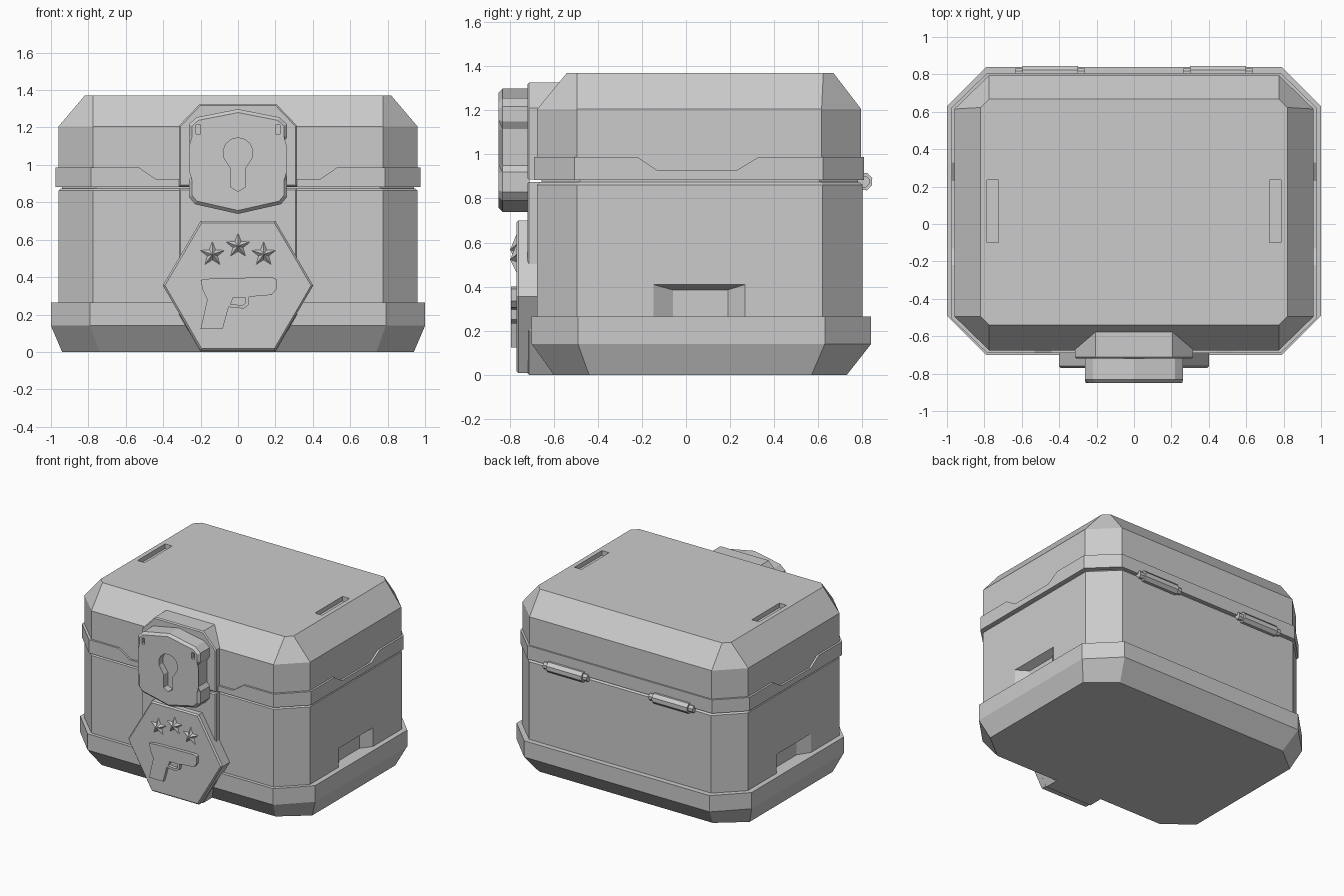
import bpy, bmesh, math

old = bpy.data.objects.get("Cube")
if old:
    bpy.data.objects.remove(old, do_unlink=True)

metal = bpy.data.materials.new("grey_metal")
metal.use_nodes = True
metal.diffuse_color = (0.6, 0.6, 0.6, 1)
metal.node_tree.nodes["Principled BSDF"].inputs["Base Color"].default_value = (0.6, 0.6, 0.6, 1)


def finish(name, bm):
    bmesh.ops.recalc_face_normals(bm, faces=bm.faces)
    mesh = bpy.data.meshes.new(name)
    bm.to_mesh(mesh)
    bm.free()
    mesh.materials.append(metal)
    obj = bpy.data.objects.new(name, mesh)
    bpy.context.scene.collection.objects.link(obj)
    return obj


def loft(name, rings, bevel=0):
    """Closed solid through equal-length rings; bevel rounds the last rim."""
    bm = bmesh.new()
    loops = [[bm.verts.new(p) for p in ring] for ring in rings]
    n = len(loops[0])
    for a, b in zip(loops, loops[1:]):
        for i in range(n):
            j = (i + 1) % n
            bm.faces.new((a[i], a[j], b[j], b[i]))
    bm.faces.new(loops[0])
    last = bm.faces.new(loops[-1])
    if bevel:
        bmesh.ops.bevel(bm, geom=list(last.edges), offset=bevel, segments=1,
                        affect='EDGES', profile=0.5)
    return finish(name, bm)


def octagon(z, x, y0, y1, cx, cy):
    """Horizontal rectangle with cut corners."""
    return [(-x + cx, y0, z), (x - cx, y0, z), (x, y0 + cy, z), (x, y1 - cy, z),
            (x - cx, y1, z), (-x + cx, y1, z), (-x, y1 - cy, z), (-x, y0 + cy, z)]


def front_plate(name, pts, back, front, bevel=0):
    """Outline in x, z extruded toward the front."""
    return loft(name, [[(x, y, z) for x, z in pts] for y in (back, front)], bevel)


def side_prism(name, pts, x0, x1):
    return loft(name, [[(x, y, z) for y, z in pts] for x in (x0, x1)])


def box(name, x0, x1, y0, y1, z0, z1):
    return front_plate(name, [(x0, z0), (x1, z0), (x1, z1), (x0, z1)], y1, y0)


def mirrored(right_half):
    """Outline from its right half, listed top to bottom."""
    return right_half + [(-x, z) for x, z in reversed(right_half) if x > 0]


def carve(obj, cutters):
    for cutter in cutters:
        mod = obj.modifiers.new("cut", 'BOOLEAN')
        mod.operation = 'DIFFERENCE'
        mod.solver = 'EXACT'
        mod.object = cutter
    graph = bpy.context.evaluated_depsgraph_get()
    graph.update()
    mesh = bpy.data.meshes.new_from_object(obj.evaluated_get(graph))
    obj.modifiers.clear()
    obj.data = mesh
    for cutter in cutters:
        bpy.data.objects.remove(cutter, do_unlink=True)


# Flared base
loft("base", [octagon(0, 0.94, -0.60, 0.73, 0.20, 0.16),
              octagon(0.14, 1.0, -0.70, 0.84, 0.21, 0.21),
              octagon(0.265, 1.0, -0.70, 0.84, 0.21, 0.21)])

# Lower body with a scooped grip on each side
body = loft("body", [octagon(0.2, 0.96, -0.675, 0.80, 0.185, 0.18),
                     octagon(0.862, 0.96, -0.675, 0.80, 0.185, 0.18),
                     octagon(0.875, 0.945, -0.66, 0.785, 0.18, 0.175)])
grips = []
for s in (-1, 1):
    rings = [[(s * x, y, z) for y, z in ((a, 0.22), (b, 0.22), (b, top), (a, top))]
             for x, a, b, top in ((0.90, -0.06, 0.19, 0.385), (0.961, -0.15, 0.27, 0.41))]
    grips.append(loft("grip_cutter", rings))
carve(body, grips)

# Recessed seam between body and lid
loft("seam", [octagon(z, 0.94, -0.655, 0.78, 0.18, 0.175) for z in (0.86, 0.90)])

# Lid with sloped top and two slots
lid = loft("lid", [octagon(0.89, 0.96, -0.675, 0.795, 0.185, 0.18),
                   octagon(1.205, 0.96, -0.675, 0.795, 0.185, 0.18),
                   octagon(1.37, 0.82, -0.54, 0.668, 0.045, 0.045)])
carve(lid, [box("slot_cutter", s * 0.755 - 0.03, s * 0.755 + 0.03, -0.10, 0.235, 1.335, 1.45)
            for s in (-1, 1)])

# Lid band, stepped down on the front and both sides
band = loft("lid_band", [octagon(z, 0.975, -0.69, 0.807, 0.19, 0.185) for z in (0.883, 0.987)])
notches = [front_plate("notch_cutter", [(-0.44, 0.925), (0.44, 0.925), (0.55, 1.0), (-0.55, 1.0)],
                       -0.62, -0.80)]
for s in (-1, 1):
    notches.append(side_prism("notch_cutter", [(-0.13, 0.928), (0.23, 0.928), (0.35, 1.0), (-0.24, 1.0)],
                              s * 0.90, s * 1.1))
carve(band, notches)

# Front backing plates above and below the seam
front_plate("upper_backing", mirrored([(0.205, 1.325), (0.315, 1.21), (0.315, 0.885)]), -0.55, -0.72, 0.008)
front_plate("lower_backing", mirrored([(0.315, 0.875), (0.315, 0.2), (0.2, 0)]), -0.55, -0.72, 0.008)

# Padlock with keyhole and two small holes
lock = front_plate("padlock", mirrored([
    (0, 1.298), (0.22, 1.255), (0.263, 1.217), (0.263, 1.15), (0.24, 1.115), (0.24, 0.95),
    (0.263, 0.92), (0.263, 0.83), (0.23, 0.79), (0, 0.738)]), -0.71, -0.85, 0.018)
arc = [(0.08 * math.sin(math.radians(a)), 1.065 + 0.08 * math.cos(math.radians(a)))
       for a in range(0, 136, 27)]
keyhole = front_plate("keyhole_cutter", mirrored(arc + [(0.037, 0.98), (0.037, 0.88), (0, 0.858)]),
                      -0.80, -0.90)
holes = [box("hole_cutter", s * 0.212 - 0.012, s * 0.212 + 0.012, -0.90, -0.82, 1.165, 1.212)
         for s in (-1, 1)]
carve(lock, [keyhole] + holes)

# Hexagonal badge
front_plate("hex_badge", mirrored([(0.2, 0.70), (0.402, 0.355), (0.2, 0.008)]), -0.66, -0.77, 0.01)

# Faceted stars
for i, (sx, sz) in enumerate(((-0.137, 0.522), (0, 0.567), (0.137, 0.522))):
    bm = bmesh.new()
    rim = []
    for k in range(10):
        r = 0.031 if k % 2 else 0.073
        a = k * math.pi / 5
        rim.append(bm.verts.new((sx + r * math.sin(a), -0.768, sz + r * math.cos(a))))
    tip = bm.verts.new((sx, -0.798, sz))
    for k in range(10):
        bm.faces.new((rim[k], rim[(k + 1) % 10], tip))
    bm.faces.new(rim)
    finish("star_%d" % (i + 1), bm)

# Raised pistol emblem with an open trigger guard
emblem = front_plate("pistol_emblem", [
    (-0.20, 0.385), (-0.15, 0.392), (0.18, 0.40), (0.205, 0.39), (0.205, 0.335), (0.18, 0.305),
    (0.06, 0.295), (0.055, 0.25), (0.03, 0.232), (-0.05, 0.24), (-0.082, 0.123), (-0.20, 0.123),
    (-0.165, 0.28), (-0.19, 0.335)], -0.76, -0.795)
carve(emblem, [front_plate("guard_cutter", [(-0.04, 0.255), (0.025, 0.25), (0.04, 0.262),
                                            (0.04, 0.29), (-0.025, 0.292)], -0.7701, -0.85)])

# Back hinges: a fat barrel with thinner pin ends
for side, cx in (("right", -0.45), ("left", 0.45)):
    for part, half, r in (("barrel", 0.15, 0.042), ("pin", 0.187, 0.028)):
        rings = [[(cx + dx, 0.806 + r * math.cos(math.radians(a)), 0.876 + r * math.sin(math.radians(a)))
                  for a in range(22, 382, 45)] for dx in (-half, half)]
        loft("hinge_%s_%s" % (part, side), rings)
